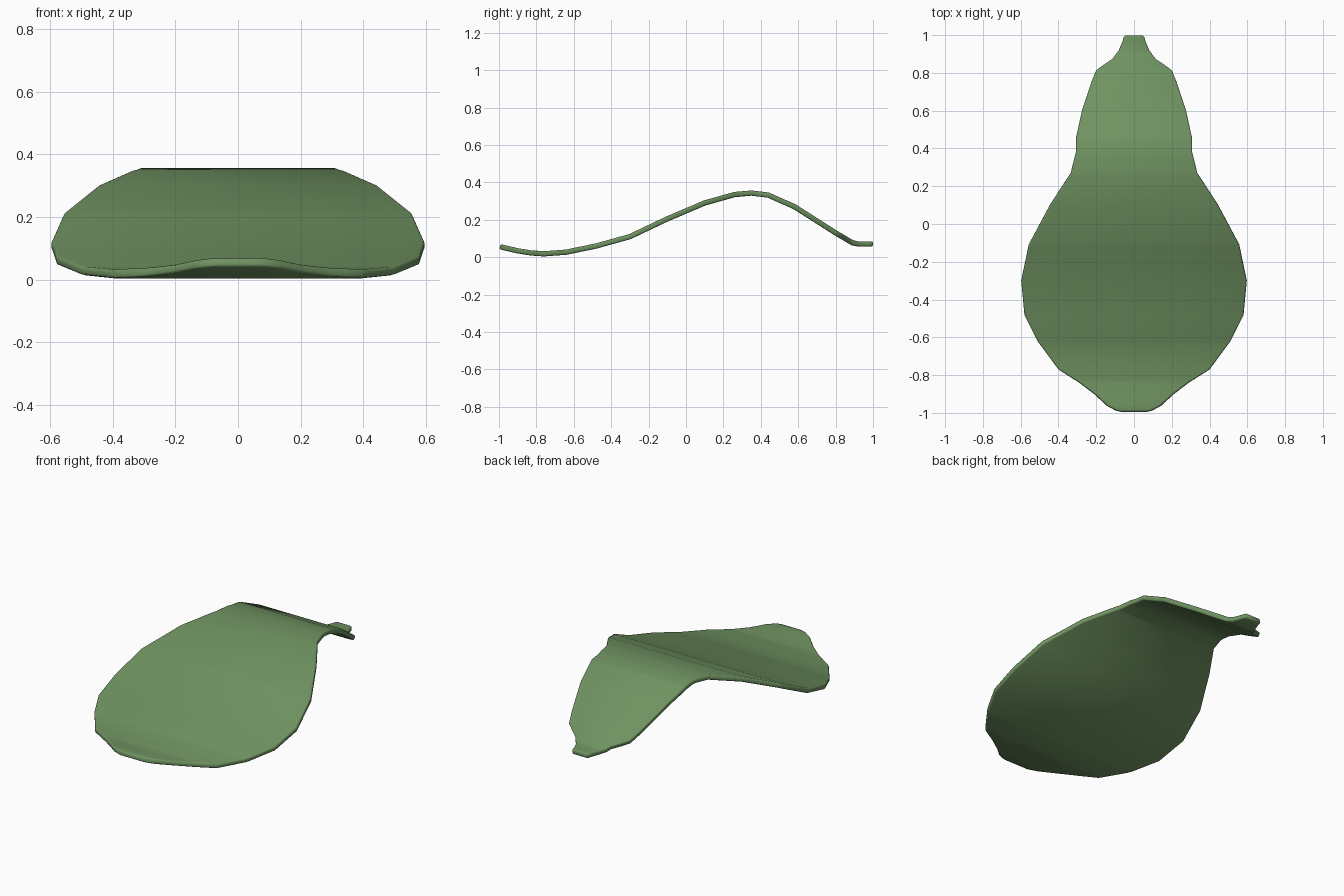
import bpy, bmesh

if "Cube" in bpy.data.objects:
    bpy.data.objects.remove(bpy.data.objects["Cube"])

# Half-width of the leaf outline along y
OUTLINE = [(-0.995, 0.06), (-0.985, 0.10), (-0.96, 0.145), (-0.90, 0.21), (-0.84, 0.29),
           (-0.805, 0.345), (-0.77, 0.40), (-0.62, 0.51), (-0.48, 0.58), (-0.30, 0.597),
           (-0.11, 0.557), (0.10, 0.445), (0.27, 0.335), (0.38, 0.308), (0.45, 0.308),
           (0.60, 0.275), (0.75, 0.225), (0.81, 0.20), (0.84, 0.16), (0.87, 0.115),
           (0.92, 0.08), (0.97, 0.06), (0.99, 0.055), (0.999, 0.045)]
# Height of the bent sheet along y
BEND = [(-0.995, 0.056), (-0.90, 0.034), (-0.83, 0.023), (-0.76, 0.018), (-0.64, 0.027),
        (-0.48, 0.06), (-0.30, 0.11), (-0.10, 0.205), (0.10, 0.29), (0.26, 0.335),
        (0.35, 0.343), (0.44, 0.332), (0.58, 0.27), (0.80, 0.13), (0.89, 0.077),
        (0.92, 0.071), (1.0, 0.071)]


def sample(table, y):
    for (y0, v0), (y1, v1) in zip(table, table[1:]):
        if y <= y1:
            return v0 + (v1 - v0) * max(0, y - y0) / (y1 - y0)
    return table[-1][1]


# Leaf sheet: strips across x, following the bend
bm = bmesh.new()
rows = []
ys = sorted({y for y, _ in OUTLINE} | {y for y, _ in BEND if y < 0.999})
for y in ys:
    w, z = sample(OUTLINE, y), sample(BEND, y)
    rows.append([bm.verts.new((s * w, y, z)) for s in (-1, 1)])
for a, b in zip(rows, rows[1:]):
    bm.faces.new((a[0], a[1], b[1], b[0]))
mesh = bpy.data.meshes.new("leaf")
bm.to_mesh(mesh)
bm.free()
leaf = bpy.data.objects.new("leaf", mesh)
bpy.context.collection.objects.link(leaf)

# Thickness and softened rim
solid = leaf.modifiers.new("thickness", 'SOLIDIFY')
solid.thickness, solid.offset = 0.028, 0
bevel = leaf.modifiers.new("soft_rim", 'BEVEL')
bevel.width, bevel.segments = 0.008, 2
bevel.limit_method, bevel.angle_limit = 'ANGLE', 1.0

# Smooth shading and green colour
for p in mesh.polygons:
    p.use_smooth = True
green = bpy.data.materials.new("leaf_green")
green.diffuse_color = (0.16, 0.29, 0.12, 1)
green.use_nodes = True
green.node_tree.nodes["Principled BSDF"].inputs["Base Color"].default_value = green.diffuse_color
mesh.materials.append(green)
